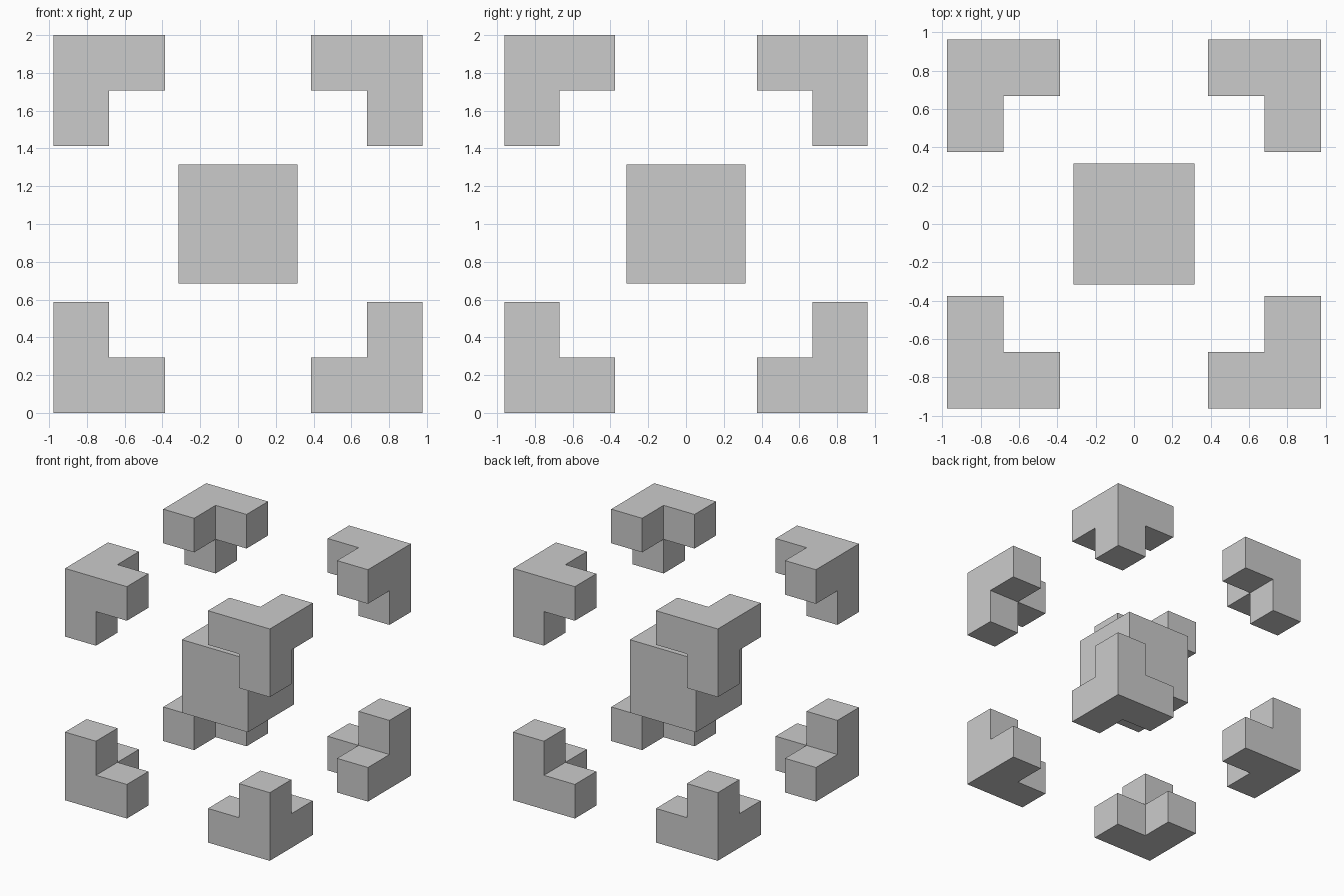
import bpy, bmesh
from mathutils import Vector

if "Cube" in bpy.data.objects:
    bpy.data.objects.remove(bpy.data.objects["Cube"])

CENTRE = (0, 0, 1)
OUTER = Vector((0.977, 0.962, 1.0))   # outer corner of the arrangement
CELL = Vector((0.295, 0.293, 0.294))  # one block of a corner bracket


def new_object(name, bm):
    mesh = bpy.data.meshes.new(name)
    bm.to_mesh(mesh)
    bm.free()
    obj = bpy.data.objects.new(name, mesh)
    obj.location = CENTRE
    bpy.context.collection.objects.link(obj)
    return obj


# Centre cube
bm = bmesh.new()
bmesh.ops.create_cube(bm, size=0.63)
new_object("centre_cube", bm)

# Corner bracket: one corner block with an arm extruded along each axis
bm = bmesh.new()
bmesh.ops.create_cube(bm, size=1)
for v in bm.verts:
    v.co = OUTER + CELL * -0.5 + v.co * CELL
bm.normal_update()
inner_faces = [f for f in bm.faces if sum(f.normal) < 0]
for face in inner_faces:
    direction = face.normal.copy()
    result = bmesh.ops.extrude_discrete_faces(bm, faces=[face])
    cap = result["faces"][0]
    bmesh.ops.translate(bm, verts=cap.verts, vec=direction * CELL)
bmesh.ops.remove_doubles(bm, verts=bm.verts, dist=0.0001)
bmesh.ops.dissolve_limit(bm, angle_limit=0.01, verts=bm.verts, edges=bm.edges)
bmesh.ops.recalc_face_normals(bm, faces=bm.faces)
bracket = new_object("corner_brackets", bm)

# Mirror the bracket to all eight corners about the centre
mirror = bracket.modifiers.new("eight_corners", "MIRROR")
mirror.use_axis = (True, True, True)
mirror.use_mirror_merge = False
